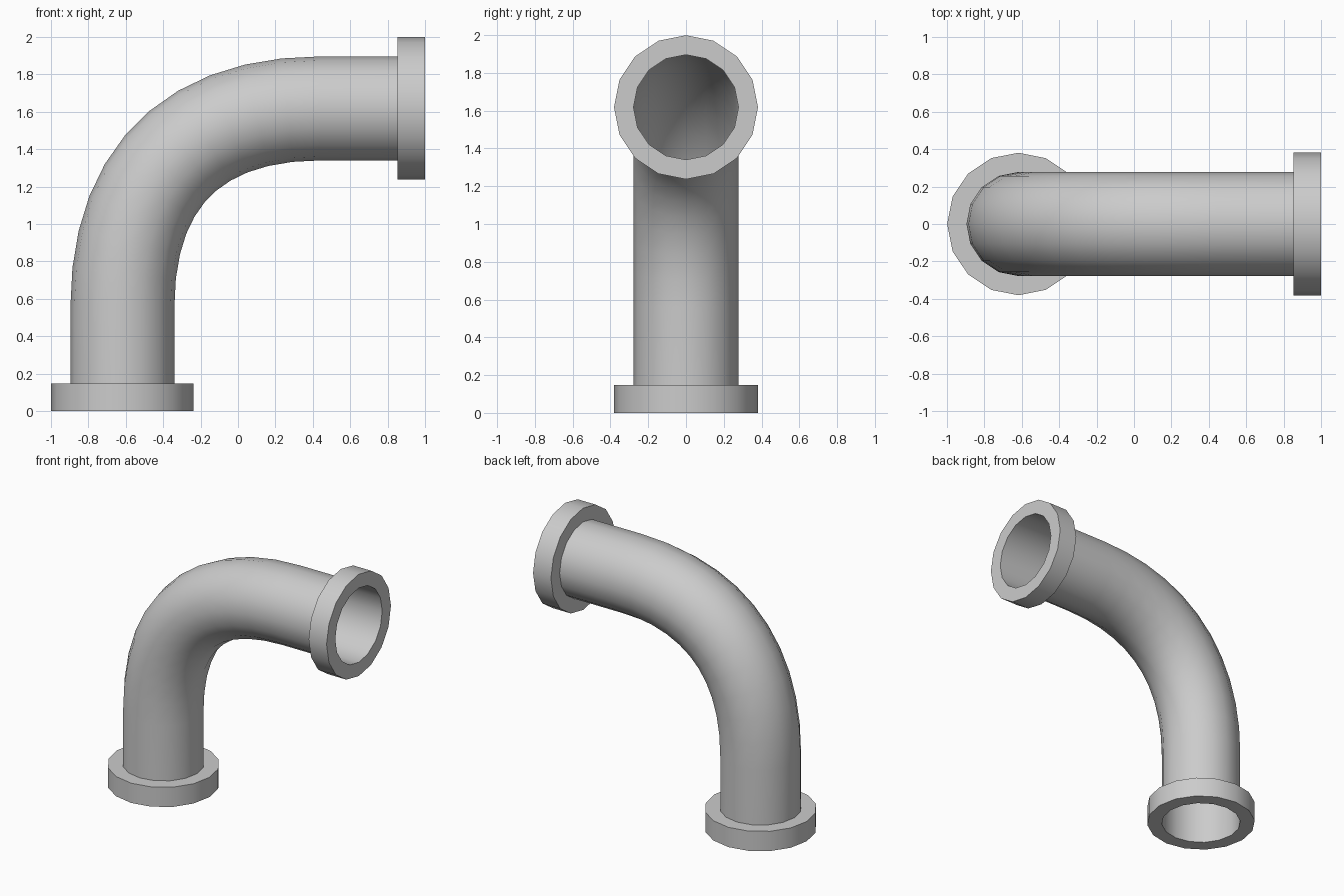
import bpy, bmesh, math
from mathutils import Vector

if "Cube" in bpy.data.objects:
    bpy.data.objects.remove(bpy.data.objects["Cube"])

SIDES = 16
AXIS = 0.62            # distance of the pipe axis from the outer faces
R_PIPE, R_FLANGE = 0.278, 0.381
THICK = 0.148
BEND, HANDLE, STEPS = 1.06, 0.353, 11
Y = Vector((0, 1, 0))


def ring(bm, centre, tangent, radius):
    """Ring of vertices around a point, square to the tangent."""
    side = Y.cross(tangent).normalized()
    angles = [2 * math.pi * i / SIDES for i in range(SIDES)]
    return [bm.verts.new(centre + radius * (side * math.cos(a) + Y * math.sin(a)))
            for a in angles]


def build(name, stations):
    """Skin a list of (centre, tangent, radius) stations."""
    bm = bmesh.new()
    rings = [ring(bm, *s) for s in stations]
    for a, b in zip(rings, rings[1:]):
        for i in range(SIDES):
            j = (i + 1) % SIDES
            bm.faces.new((a[i], a[j], b[j], b[i]))
    mesh = bpy.data.meshes.new(name)
    bm.to_mesh(mesh)
    bm.free()
    obj = bpy.data.objects.new(name, mesh)
    bpy.context.collection.objects.link(obj)
    bpy.ops.object.select_all(action='DESELECT')
    obj.select_set(True)
    bpy.context.view_layer.objects.active = obj
    bpy.ops.object.shade_smooth_by_angle(angle=math.radians(35))
    return obj


# Pipe: straight leg, curved elbow, straight leg
up, right = Vector((0, 0, 1)), Vector((1, 0, 0))
bottom = Vector((-AXIS + 0.002, 0, 0))
end = Vector((1, 0, 2 - AXIS - 0.002 + 0.24))
corner = Vector((bottom.x, 0, end.z))
p0, p1 = corner - up * BEND, corner - up * BEND * HANDLE
p2, p3 = corner + right * BEND * HANDLE, corner + right * BEND
path = [(bottom, up, R_PIPE)]
for k in range(STEPS + 1):
    t = k / STEPS
    s = 1 - t
    point = p0 * s**3 + p1 * 3 * s * s * t + p2 * 3 * s * t * t + p3 * t**3
    tangent = (p1 - p0) * s * s + (p2 - p1) * 2 * s * t + (p3 - p2) * t * t
    path.append((point, tangent.normalized(), R_PIPE))
path.append((end, right, R_PIPE))
build("pipe", path)


# Flanges: collars around each open end
def flange(name, face, inward):
    back = face + inward * THICK
    build(name, [(face, inward, R_PIPE), (face, inward, R_FLANGE),
                 (back, inward, R_FLANGE), (back, inward, R_PIPE)])


flange("bottom_flange", bottom, up)
flange("end_flange", end, -right)
